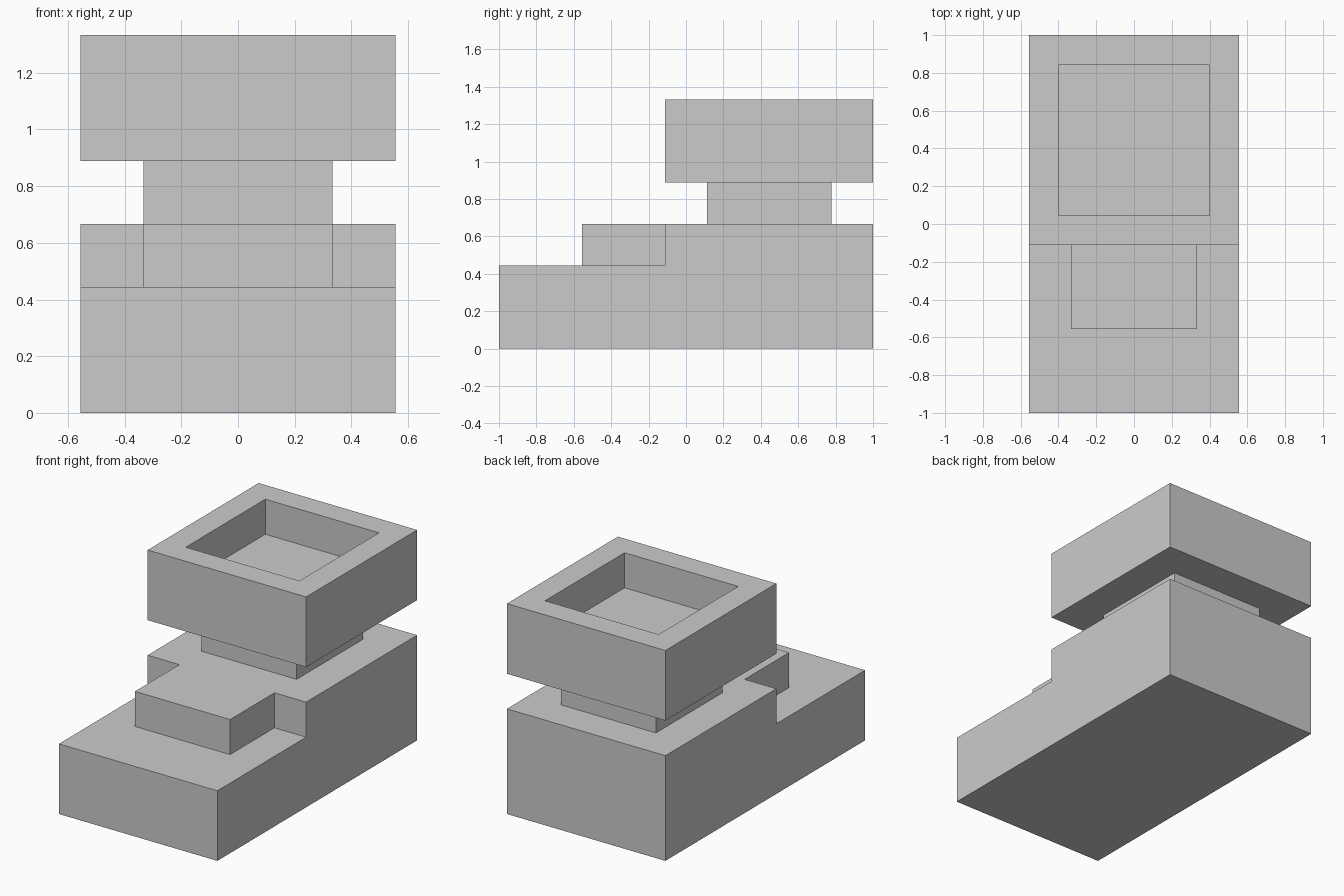
import bpy, bmesh
from mathutils import Vector

if "Cube" in bpy.data.objects:
    bpy.data.objects.remove(bpy.data.objects["Cube"])

U = 1 / 9  # grid module of the model

grey = bpy.data.materials.new("light grey")
grey.diffuse_color = (0.6, 0.6, 0.6, 1)
grey.use_nodes = True
grey.node_tree.nodes["Principled BSDF"].inputs["Base Color"].default_value = grey.diffuse_color


def finish(name, bm):
    bmesh.ops.recalc_face_normals(bm, faces=bm.faces)
    me = bpy.data.meshes.new(name)
    bm.to_mesh(me)
    bm.free()
    me.materials.append(grey)
    ob = bpy.data.objects.new(name, me)
    bpy.context.collection.objects.link(ob)
    return ob


def box(half_x, y0, y1, z0, z1):
    bm = bmesh.new()
    bmesh.ops.create_cube(bm, size=1)
    for v in bm.verts:
        v.co = Vector((v.co.x * 2 * half_x,
                       y0 + (v.co.y + 0.5) * (y1 - y0),
                       z0 + (v.co.z + 0.5) * (z1 - z0))) * U
    bm.normal_update()
    return bm


def facing(bm, *dirs):
    return [f for f in bm.faces if any(f.normal.dot(Vector(d)) > 0.9 for d in dirs)]


UP, DOWN, BACK = (0, 0, 1), (0, 0, -1), (0, 1, 0)

# Stepped base: side profile extruded across x
bm = bmesh.new()
profile = [(-9, 0), (9, 0), (9, 6), (-1, 6), (-1, 4), (-9, 4)]
face = bm.faces.new([bm.verts.new((-5 * U, y * U, z * U)) for y, z in profile])
ext = bmesh.ops.extrude_face_region(bm, geom=[face])
bmesh.ops.translate(bm, vec=(10 * U, 0, 0),
                    verts=[g for g in ext["geom"] if isinstance(g, bmesh.types.BMVert)])
finish("stepped_base", bm)

# Front block on the low step, open where it meets the base
bm = box(3, -5, -1, 4, 6)
bmesh.ops.delete(bm, geom=facing(bm, DOWN, BACK), context='FACES')
finish("front_block", bm)

# Neck between base and head, open at both hidden ends
bm = box(3, 1, 7, 6, 8)
bmesh.ops.delete(bm, geom=facing(bm, UP, DOWN), context='FACES')
finish("neck", bm)

# Head with a square pocket sunk in its top
bm = box(5, -1, 9, 8, 12)
top = facing(bm, UP)
bmesh.ops.inset_region(bm, faces=top, thickness=2 * U)
floor = bmesh.ops.extrude_face_region(bm, geom=top)
bmesh.ops.delete(bm, geom=[f for f in top if f.is_valid], context='FACES_ONLY')
bmesh.ops.translate(bm, vec=(0, 0, -2 * U),
                    verts=[g for g in floor["geom"] if isinstance(g, bmesh.types.BMVert)])
finish("head", bm)
